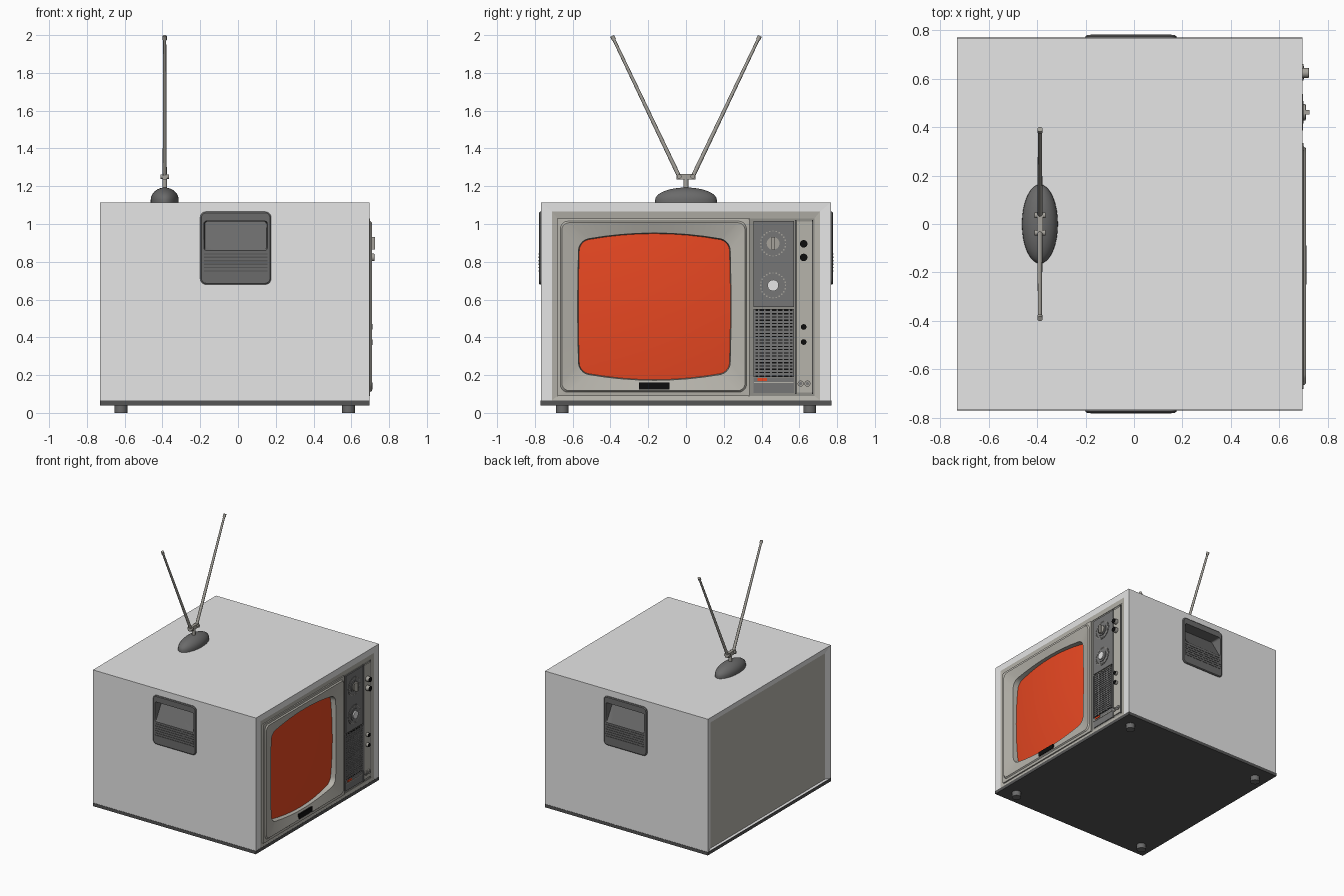
import bpy, bmesh, math
from mathutils import Vector, Matrix

if "Cube" in bpy.data.objects:
    bpy.data.objects.remove(bpy.data.objects["Cube"])

def material(name, *rgb):
    m = bpy.data.materials.new(name)
    m.diffuse_color = (*rgb, 1)
    m.use_nodes = True
    m.node_tree.nodes["Principled BSDF"].inputs["Base Color"].default_value = m.diffuse_color
    return m

LIGHT = material("light grey", .79, .79, .79)
BEIGE = material("warm grey", .47, .455, .41)
TRIM = material("trim grey", .28, .275, .25)
PANEL = material("panel grey", .18, .18, .18)
DARK = material("handle grey", .145, .145, .145)
BASE = material("charcoal", .09, .09, .09)
BLACK = material("black", .004, .004, .004)
ORANGE = material("orange", .82, .065, .016)
METAL = material("metal", .38, .365, .33)

def finish(name, bm, mats, smooth=None):
    bmesh.ops.recalc_face_normals(bm, faces=bm.faces)
    me = bpy.data.meshes.new(name)
    bm.to_mesh(me)
    bm.free()
    ob = bpy.data.objects.new(name, me)
    bpy.context.collection.objects.link(ob)
    for m in mats:
        me.materials.append(m)
    if smooth:
        bpy.ops.object.select_all(action='DESELECT')
        ob.select_set(True)
        bpy.context.view_layer.objects.active = ob
        bpy.ops.object.shade_smooth_by_angle(angle=math.radians(smooth))
    return ob

def loft(name, loops, mats, band_mats=None, smooth=None):
    """Skin a list of equal-length point loops and cap both ends."""
    bm = bmesh.new()
    rings = [[bm.verts.new(p) for p in lp] for lp in loops]
    n = len(rings[0])
    for i in range(len(rings) - 1):
        a, b = rings[i], rings[i + 1]
        for j in range(n):
            f = bm.faces.new((a[j], a[(j + 1) % n], b[(j + 1) % n], b[j]))
            f.material_index = band_mats[i] if band_mats else 0
    for ring in (rings[0], rings[-1]):
        f = bm.faces.new(ring)
        f.material_index = len(mats) - 1
    return finish(name, bm, mats, smooth)

def boxes(name, ranges, mat):
    """One object from (x0, x1, y0, y1, z0, z1) boxes."""
    bm = bmesh.new()
    for x0, x1, y0, y1, z0, z1 in ranges:
        bmesh.ops.create_cube(bm, size=1, matrix=Matrix.Translation(
            ((x0 + x1) / 2, (y0 + y1) / 2, (z0 + z1) / 2))
            @ Matrix.Diagonal((x1 - x0, y1 - y0, z1 - z0, 1)))
    return finish(name, bm, [mat])

def rods(name, items, mat, sides=20):
    """One object from (start, end, r1, r2) cylinders."""
    bm = bmesh.new()
    for a, b, r1, r2 in items:
        a, b = Vector(a), Vector(b)
        rot = (b - a).to_track_quat('Z', 'Y').to_matrix().to_4x4()
        bmesh.ops.create_cone(bm, cap_ends=True, segments=sides, radius1=r1, radius2=r2,
                              depth=(b - a).length, matrix=Matrix.Translation((a + b) / 2) @ rot)
    return finish(name, bm, [mat], 35)

def knob(y, z, r, x0, x1):
    return ((x0, y, z), (x1, y, z), r, r)

def outline(cu, cv, w, h, r, bulge_u=0, bulge_v=0, n=5, m=8):
    """Rounded rectangle whose sides may bow outwards."""
    hw, hh, pts = w / 2, h / 2, []
    for k, (su, sv) in enumerate(((1, 1), (-1, 1), (-1, -1), (1, -1))):
        for i in range(n + 1):
            t = math.pi / 2 * (k + i / n)
            pts.append((su * (hw - r) + r * math.cos(t), sv * (hh - r) + r * math.sin(t)))
        nu, nv = ((-1, 1), (-1, -1), (1, -1), (1, 1))[k]
        end = (nu * (hw - r) + r * math.cos(t), nv * (hh - r) + r * math.sin(t))
        u, v = pts[-1]
        pts += [(u + (end[0] - u) * i / m, v + (end[1] - v) * i / m) for i in range(1, m)]
    return [(cu + u + bulge_u * u / hw * (1 - (v / hh) ** 2),
             cv + v + bulge_v * v / hh * (1 - (u / hw) ** 2)) for u, v in pts]

def at_x(x, pts):
    return [(x, u, v) for u, v in pts]

# cabinet shell with framed front and inset back
def rect(x, hy, z0, z1):
    return [(x, -hy, z0), (x, hy, z0), (x, hy, z1), (x, -hy, z1)]

cabinet = loft("cabinet", [
    rect(-.715, .715, .072, 1.066), rect(-.73, .768, .064, 1.115),
    rect(.695, .768, .064, 1.115), rect(.693, .71, .066, 1.066),
    rect(.688, .68, .09, 1.03), rect(.60, .68, .09, 1.03)],
    [LIGHT, BEIGE], [0, 0, 0, 1, 1])

# side pockets cut for the handles
cutter = boxes("pocket_cutter", [(-.19, .165, s * .77 - .1, s * .77 + .1, .85, 1.025)
                                 for s in (-1, 1)], LIGHT)
cutter.hide_render = True
mod = cabinet.modifiers.new("pockets", 'BOOLEAN')
mod.operation, mod.object, mod.solver = 'DIFFERENCE', cutter, 'EXACT'
bpy.context.view_layer.objects.active = cabinet
bpy.ops.object.modifier_apply(modifier=mod.name)
bpy.data.objects.remove(cutter)

# base plate and feet
boxes("base_plate", [(-.73, .695, -.77, .77, .04, .065)], BASE)
rods("feet", [((x, y, 0), (x, y, .045), .034, .034)
              for x in (-.62, .585) for y in (-.655, .655)], DARK)

# recessed side handles with dark grip lines
for s, side in ((-1, "left"), (1, "right")):
    plate = outline(-.0125, .8725, .375, .385, .03)
    plate_top = outline(-.0125, .8725, .363, .373, .026)
    box = outline(-.0125, .9375, .34, .165, .012)
    mouth = outline(-.0125, .9375, .335, .155, .012)
    floor = outline(-.0125, .9375, .325, .150, .012)
    flat = lambda y, pts: [(u, s * y, v) for u, v in pts]
    scoop = [(u, s * (.776 - .09 * (v - .86) / .155), v) for u, v in floor]
    loft(side + "_handle", [flat(.667, box), flat(.76, box), flat(.76, plate),
                            flat(.774, plate), flat(.779, plate_top),
                            flat(.779, mouth), scoop], [DARK], smooth=30)
    boxes(side + "_handle_grip_lines", [(-.18, .155, s * .779 - .002, s * .779 + .002,
                                         .838 - i * .018, .845 - i * .018)
                                        for i in range(6)], BASE)

# screen surround, dished towards a bowed opening
SY, SZ = -.1675, .5625
loft("screen_surround", [
    at_x(.605, outline(-.1725, .56, 1.015, .94, .006)),
    at_x(.698, outline(-.1725, .56, 1.015, .94, .006)),
    at_x(.700, outline(-.1725, .5625, .985, .905, .04)),
    at_x(.709, outline(-.1725, .5625, .97, .89, .04)),
    at_x(.690, outline(SY, SZ, .80, .70, .05, .006, .04)),
    at_x(.635, outline(SY, SZ, .79, .69, .045, .005, .0375))], [BEIGE], smooth=25)

# domed picture screen
def dome(s):
    pts = outline(SY, SZ, .795 * s, .70 * s, .045 * s, .005 * s, .0375 * s)
    return [(.684 - .024 * ((u - SY) / .4) ** 2 - .02 * ((v - SZ) / .39) ** 2, u, v)
            for u, v in pts]

loft("screen", [at_x(.62, outline(SY, SZ, .795, .70, .045, .005, .0375))] +
     [dome(s) for s in (1, .9, .75, .6, .45, .3, .15, .04)], [ORANGE], smooth=40)
boxes("label_plate", [(.70, .712, -.25, -.088, .124, .16)], BLACK)

# control column
boxes("control_board", [(.605, .685, .335, .68, .09, 1.03)], TRIM)
boxes("dial_panel", [(.68, .693, .358, .572, .56, 1.015),
                     (.68, .691, .358, .572, .105, .187)], PANEL)
boxes("knob_strip", [(.68, .692, .588, .666, .108, 1.012)], BEIGE)
boxes("column_dividers", [(.68, .695, .576, .584, .10, 1.02),
                          (.68, .693, .666, .672, .10, 1.02)], PANEL)

# speaker grille
boxes("grille_backing", [(.68, .687, .365, .567, .19, .55)], BLACK)
boxes("grille", [(.685, .694, .37, .562, z - .0058, z + .0058)
                 for z in [.205 + i * .0173 for i in range(20)]] +
      [(.685, .693, y - .004, y + .004, .19, .55)
       for y in [.385 + i * .0325 for i in range(6)]] +
      [(.685, .695, .358, .37, .19, .55), (.685, .695, .562, .572, .19, .55)], PANEL)
boxes("lower_trim_line", [(.69, .694, .36, .57, .158, .164)], BEIGE)
boxes("red_accent", [(.69, .695, .378, .43, .169, .184)], ORANGE)

# tuning dials with tick marks
DY = .461
for z, label in ((.897, "upper"), (.675, "lower")):
    rods(label + "_dial", [knob(DY, z, .075, .69, .696), knob(DY, z, .046, .69, .700)],
         PANEL, 32)
    ticks = []
    for i in range(24):
        a = math.tau * i / 24
        y, w = DY + .066 * math.cos(a), z + .066 * math.sin(a)
        ticks.append((.692, .697, y - .0035, y + .0035, w - .0035, w + .0035))
    boxes(label + "_dial_ticks", ticks, METAL)
rods("upper_dial_hub", [knob(DY, .897, .034, .69, .707)], METAL, 24)
boxes("upper_dial_grip", [(.70, .724, DY - .009, DY + .009, .865, .932)], METAL)
rods("lower_dial_hub", [knob(DY, .675, .03, .69, .709)], LIGHT, 24)

# small knobs with black faces, and sockets
KY = .623
SMALL = ((.895, .02, .719), (.823, .02, .719), (.455, .015, .71), (.375, .015, .71))
rods("knob_bodies", [knob(KY, z, r, .69, x) for z, r, x in SMALL], METAL)
rods("knob_faces", [knob(KY, z, r * .97, x - .004, x + .003) for z, r, x in SMALL], BLACK)
rods("sockets", [knob(y, .155, .016, .69, .70) for y in (.607, .643)], METAL)
rods("socket_centres", [knob(y, .155, .008, .69, .702) for y in (.607, .643)], PANEL)

# antenna: oval dome, stem, bracket, two rods
AX = -.388
def oval(k, z):
    return [(AX + .074 * k * math.cos(math.tau * i / 32),
             .163 * k * math.sin(math.tau * i / 32), z) for i in range(32)]

loft("antenna_base", [oval(1, 1.11), oval(1, 1.128)] +
     [oval(math.cos(t), 1.128 + .065 * math.sin(t))
      for t in [math.pi / 2 * i / 8 for i in range(1, 8)]] + [oval(.04, 1.193)],
     [DARK], smooth=40)
rods("antenna_stem", [((AX, 0, 1.18), (AX, 0, 1.245), .013, .013)], METAL)
boxes("antenna_bracket", [(AX - .012, AX + .012, -.05, .05, 1.236, 1.266)], METAL)
rods("antenna_pivots", [((AX - .022, y, 1.251), (AX + .022, y, 1.251), .012, .012)
                        for y in (-.036, .036)], METAL, 16)
rods("antenna_rods", [((AX, s * .036, 1.251), (AX, s * .386, 1.985), .011, .008)
                      for s in (-1, 1)], METAL, 12)
rods("antenna_tips", [((AX, s * .381, 1.975), (AX, s * .391, 1.996), .011, .011)
                      for s in (-1, 1)], METAL, 12)
